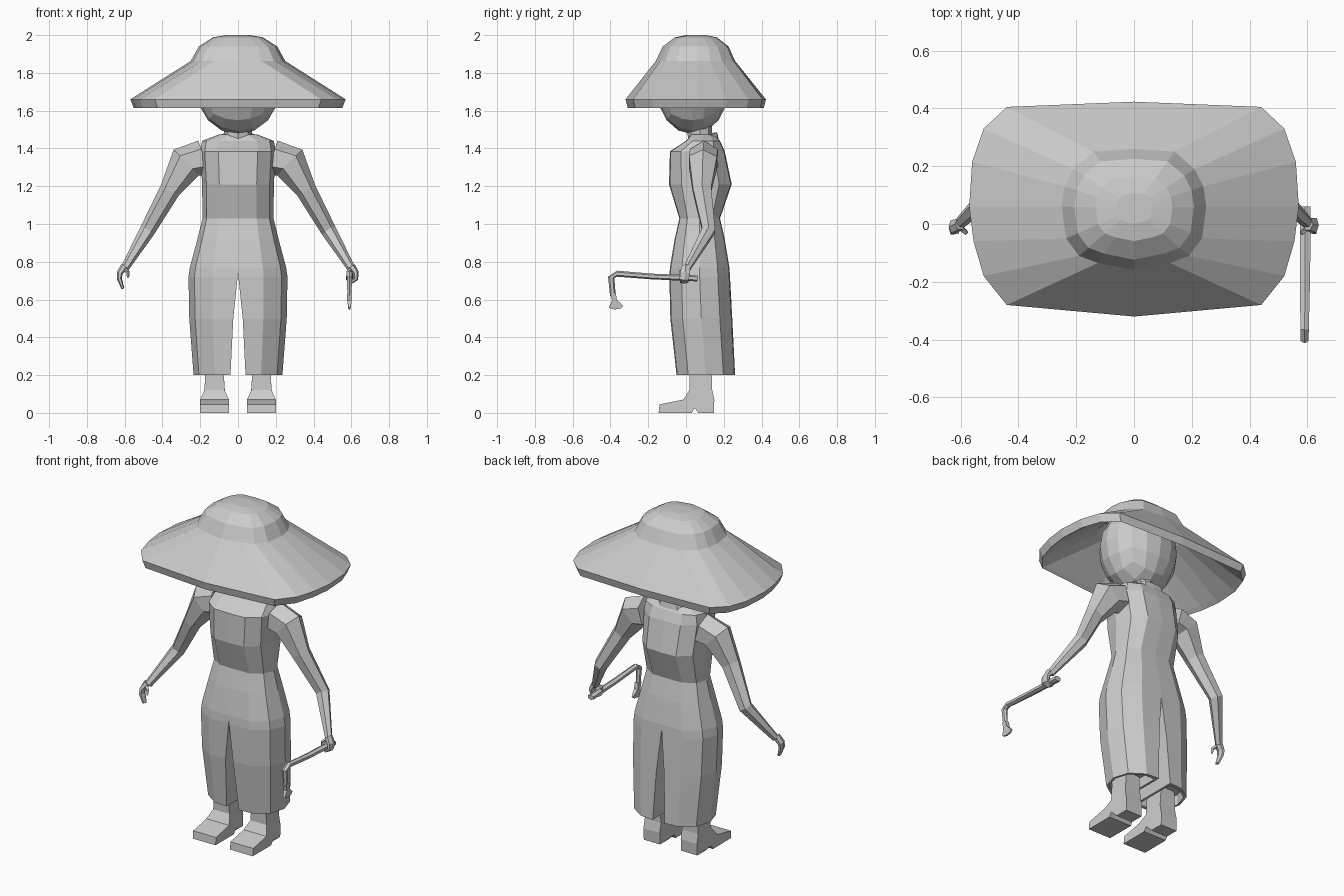
import bpy, bmesh
from mathutils import Vector as V
from math import cos, sin, pi

if "Cube" in bpy.data.objects:
    bpy.data.objects.remove(bpy.data.objects["Cube"])

grey = bpy.data.materials.new("plain grey")
grey.diffuse_color = (0.6, 0.6, 0.6, 1)
grey.use_nodes = True
grey.node_tree.nodes["Principled BSDF"].inputs["Base Color"].default_value = grey.diffuse_color


def finish(name, bm):
    bmesh.ops.recalc_face_normals(bm, faces=bm.faces[:])
    me = bpy.data.meshes.new(name)
    bm.to_mesh(me)
    bm.free()
    me.materials.append(grey)
    ob = bpy.data.objects.new(name, me)
    bpy.context.collection.objects.link(ob)
    return ob


def loft(name, rings, side=1):
    """Skin equal-sized rings of points and cap both ends; side=-1 mirrors in x."""
    bm = bmesh.new()
    vs = [[bm.verts.new((p[0] * side, p[1], p[2])) for p in r] for r in rings]
    n = len(vs[0])
    for a, b in zip(vs, vs[1:]):
        for i in range(n):
            j = (i + 1) % n
            bm.faces.new((a[i], a[j], b[j], b[i]))
    bm.faces.new(vs[0])
    bm.faces.new(vs[-1])
    return finish(name, bm)


def tube(name, path, ref, side=1, n=6):
    """Tube along (point, radius u, radius v); v lies along ref."""
    pts = [V(p[0]) for p in path]
    rings = []
    for i, (p, a, b) in enumerate(path):
        d = (pts[min(i + 1, len(pts) - 1)] - pts[max(i - 1, 0)]).normalized()
        v = (V(ref) - d * d.dot(V(ref))).normalized()
        u = d.cross(v)
        rings.append([pts[i] + u * a * cos(2 * pi * k / n) + v * b * sin(2 * pi * k / n)
                      for k in range(n)])
    return loft(name, rings, side)


def mirrored(half):
    """Close a half outline (first and last points on x = 0)."""
    return half + [(-x, y) for x, y in half[-2:0:-1]]


# Straw hat: brim, crown and hollow underside
brim = mirrored([(0, -.32), (.44, -.28), (.52, -.18), (.555, -.06), (.57, .06),
                 (.56, .215), (.52, .33), (.44, .405), (0, .423)])
crown = mirrored([(0, -.16), (.125, -.135), (.19, -.11), (.235, -.05), (.25, .06),
                  (.24, .13), (.21, .19), (.14, .25), (0, .26)])


def ring(outline, s, z):
    return [(x * s, .055 + (y - .055) * s, z) for x, y in outline]


loft("hat", [ring(crown, .3, 1.93), ring(crown, .75, 1.91), ring(crown, .93, 1.84),
             ring(brim, .93, 1.63), ring(brim, .97, 1.615), ring(brim, 1, 1.66),
             ring(crown, 1, 1.863), ring(crown, .83, 1.94), ring(crown, .53, 1.988),
             ring(crown, .25, 2.0)])

# Head: cube divided and rounded into a ball
bm = bmesh.new()
bmesh.ops.create_cube(bm, size=2)
bmesh.ops.subdivide_edges(bm, edges=bm.edges[:], cuts=3, use_grid_fill=True)
for v in bm.verts:
    c = V([sin(t * pi / 4) / cos(t * pi / 4) for t in v.co]).normalized()
    v.co = (c.x * .225, .035 + c.y * .195, 1.73 + c.z * .255)
finish("head", bm)
tube("neck", [((0, .08, 1.38), .075, .065), ((0, .07, 1.54), .075, .065)], (0, 1, 0), n=8)

# Clothing: shared half cross-section, scaled to width, front and back
SECTION = [(0, -1), (.52, -.97), (.88, -.6), (1, 0), (.88, .6), (.52, .97), (0, 1)]


def section(w, f, b):
    return [(x * w, (f + b) / 2 + y * (b - f) / 2) for x, y in SECTION]


body = [(1.475, .10, .03, .15), (1.44, .19, .0, .18), (1.385, .20, -.085, .205),
        (1.21, .19, -.09, .242), (1.03, .188, -.035, .18), (.92, .215, -.06, .205),
        (.77, .255, -.085, .23), (.735, .258, -.087, .232)]
loft("tunic", [[(x, y, z) for x, y in mirrored(section(w, f, b))] for z, w, f, b in body])

# Raised collar around the neck, lower at the front
collar = []
for w, f, b, zf, zb in [(.115, -.01, .175, 1.405, 1.44), (.105, -.005, .165, 1.43, 1.485),
                        (.085, .01, .15, 1.43, 1.485), (.08, .02, .14, 1.40, 1.44)]:
    collar.append([(x, y, zf + (zb - zf) * (y - f) / (b - f))
                   for x, y in mirrored(section(w, f, b))])
loft("collar", collar)


def leg_ring(z, w, f, b, inner, s=1.0):
    pts = [(max(x, inner), y) for x, y in section(w, f, b)]
    cx, cy = (w + inner) / 2, (f + b) / 2
    return [(cx + (x - cx) * s, cy + (y - cy) * s, z) for x, y in pts]


# Shoe side profile (y, z)
SHOE = [(-.145, 0), (.03, 0), (.045, .025), (.065, .0), (.147, 0), (.15, .07), (.138, .125),
        (.138, .25), (.018, .25), (.018, .12), (-.015, .07), (-.14, .045)]


def shoe_half_width(y, z):
    if y < .05 and z < .08:
        return .076
    return .054 if z < .2 else .046


def extrude(name, profile, cx, half, side=1):
    loft(name, [[(cx + k * half(y, z), y, z) for y, z in profile] for k in (-1, 1)], side)


for side, tag in ((1, "left"), (-1, "right")):
    # Wide trouser leg with a recessed hem
    loft(tag + "_trouser_leg", [
        leg_ring(.77, .255, -.085, .23, 0), leg_ring(.72, .262, -.088, .233, .002),
        leg_ring(.5, .258, -.083, .245, .025), leg_ring(.2, .235, -.05, .26, .04),
        leg_ring(.2, .235, -.05, .26, .04, .86), leg_ring(.26, .235, -.05, .26, .04, .84)], side)
    # Ankle and shoe
    extrude(tag + "_foot", SHOE, .124, shoe_half_width, side)
    # Sleeved arm
    tube(tag + "_arm", [((.185, .095, 1.35), .095, .085), ((.275, .09, 1.325), .095, .085),
                        ((.36, .085, 1.18), .055, .056), ((.48, .12, .965), .041, .04),
                        ((.60, .005, .765), .022, .02)], (0, 1, 0), side)
    # Hand: curled around the tool on one side, hanging on the other
    if side == 1:
        fingers = [((.602, .0, .775), .02, .024), ((.624, -.005, .74), .016, .03),
                   ((.624, -.01, .708), .012, .028), ((.602, -.01, .694), .01, .025),
                   ((.578, -.01, .705), .008, .02)]
    else:
        fingers = [((.602, .0, .775), .02, .022), ((.626, -.01, .74), .016, .026),
                   ((.628, -.015, .71), .013, .024), ((.609, -.018, .658), .008, .016)]
    tube(tag + "_hand", fingers, (0, 1, 0), side)
    tube(tag + "_thumb", [((.605, -.008, .765), .012, .012), ((.582, -.028, .745), .010, .010),
                          ((.582, -.032, .718), .006, .006)], (0, 1, 0), side, n=4)

# Hand tool: long handle, bent neck, flared blade
tube("tool_handle", [((.592, .06, .712), .016, .022), ((.592, -.18, .722), .015, .02),
                     ((.59, -.365, .737), .016, .017), ((.59, -.396, .718), .017, .016),
                     ((.59, -.387, .62), .015, .012)], (1, 0, 0))
extrude("tool_blade", [(-.402, .635), (-.372, .635), (-.366, .6), (-.332, .567), (-.345, .553),
                       (-.38, .547), (-.408, .557), (-.392, .595)], .59,
        lambda y, z: .012 if z > .59 else .005)
